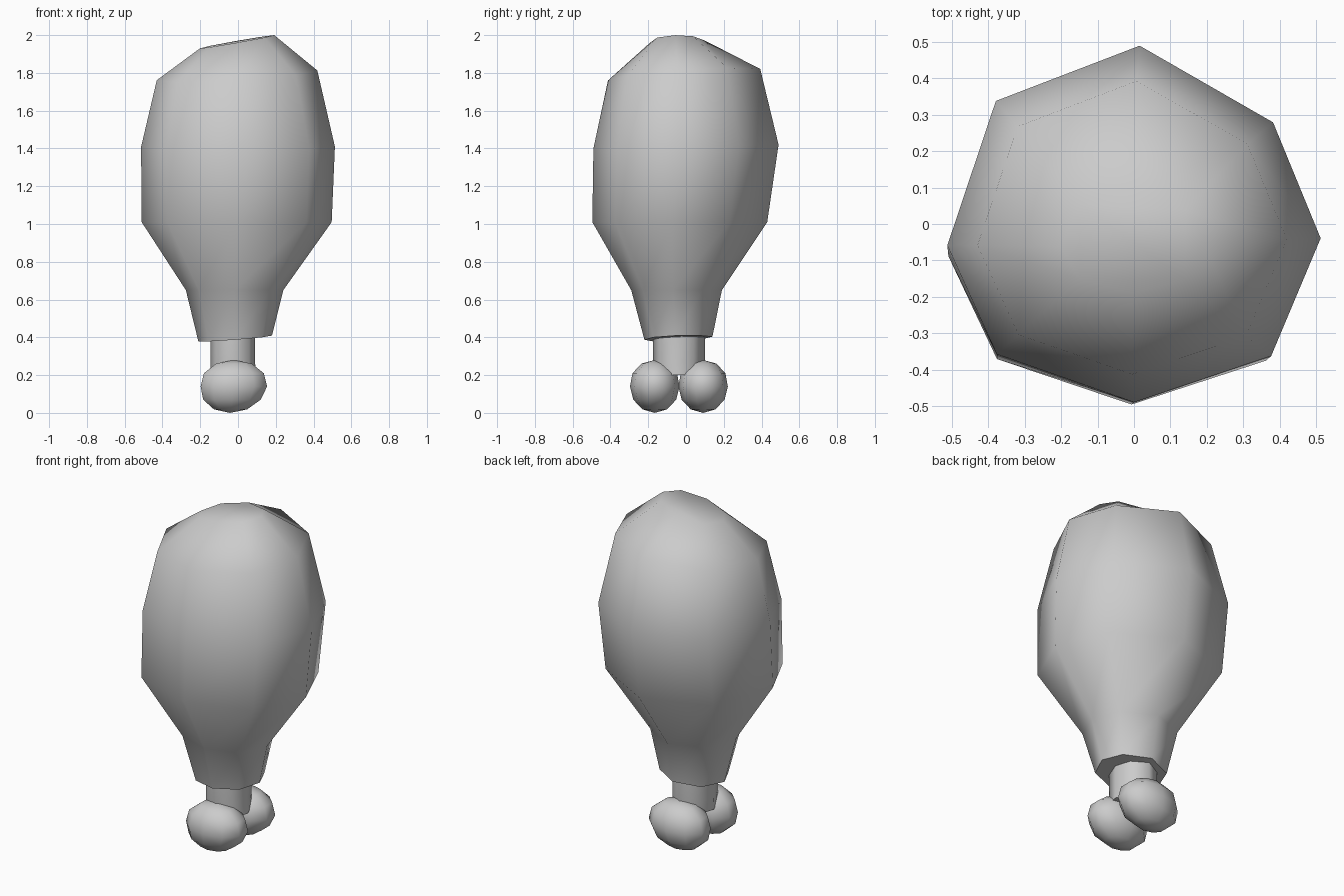
import bpy, bmesh, math
from mathutils import Matrix, Vector

if "Cube" in bpy.data.objects:
    bpy.data.objects.remove(bpy.data.objects["Cube"])

# slightly irregular eight-sided cross-section
SECTION = [(1, -.08), (.745, .57), (.03, 1), (-.74, .69),
           (-1, -.12), (-.735, -.73), (0, -1), (.735, -.74)]


def finish(name, bm):
    bmesh.ops.recalc_face_normals(bm, faces=bm.faces)
    mesh = bpy.data.meshes.new(name)
    bm.to_mesh(mesh)
    bm.free()
    ob = bpy.data.objects.new(name, mesh)
    bpy.context.collection.objects.link(ob)
    bpy.ops.object.select_all(action='DESELECT')
    ob.select_set(True)
    bpy.context.view_layer.objects.active = ob
    bpy.ops.object.shade_smooth_by_angle(angle=math.radians(62))
    return ob


def loft(name, rings):
    """Rings: z, centre x, centre y, radius x, radius y, tilt x, tilt y."""
    bm = bmesh.new()
    loops = [[bm.verts.new((cx + rx * u, cy + ry * v, z + tx * u + ty * v))
              for u, v in SECTION] for z, cx, cy, rx, ry, tx, ty in rings]
    n = len(SECTION)
    for a, b in zip(loops, loops[1:]):
        for i in range(n):
            j = (i + 1) % n
            bm.faces.new((a[i], a[j], b[j], b[i]))
    bm.faces.new(loops[0][::-1])
    bm.faces.new(loops[-1])
    return finish(name, bm)


# plump meat body
loft("meat", [
    (.395, -.015, -.04, .195, .18, .015, .008),
    (.65, -.018, -.05, .258, .24, 0, 0),
    (1.01, -.007, -.033, .503, .463, 0, 0),
    (1.41, 0, 0, .513, .49, 0, .01),
    (1.79, -.005, -.01, .425, .403, .025, .03),
    (1.965, -.005, -.045, .197, .145, .035, .005),
])

# bone shaft
loft("bone_shaft", [
    (.20, -.025, -.0375, .12, .125, 0, 0),
    (.27, -.0275, -.0375, .118, .137, 0, 0),
    (.45, -.0275, -.0375, .118, .137, 0, 0),
])

# two rounded knuckles at the bone end
for name, side in (("front_knuckle", -1), ("back_knuckle", 1)):
    bm = bmesh.new()
    bmesh.ops.create_uvsphere(bm, u_segments=10, v_segments=6, radius=1)
    for v in bm.verts:
        x, y, z = v.co
        widen = 1.0 + .08 * max(z, 0)
        v.co = Vector((-.022 + .185 * x * widen - .02 * z * -1 * (z < 0) * 1.0,
                       -.0375 + side * .128 + .131 * y * widen,
                       .14 + .14 * z))
    finish(name, bm)
